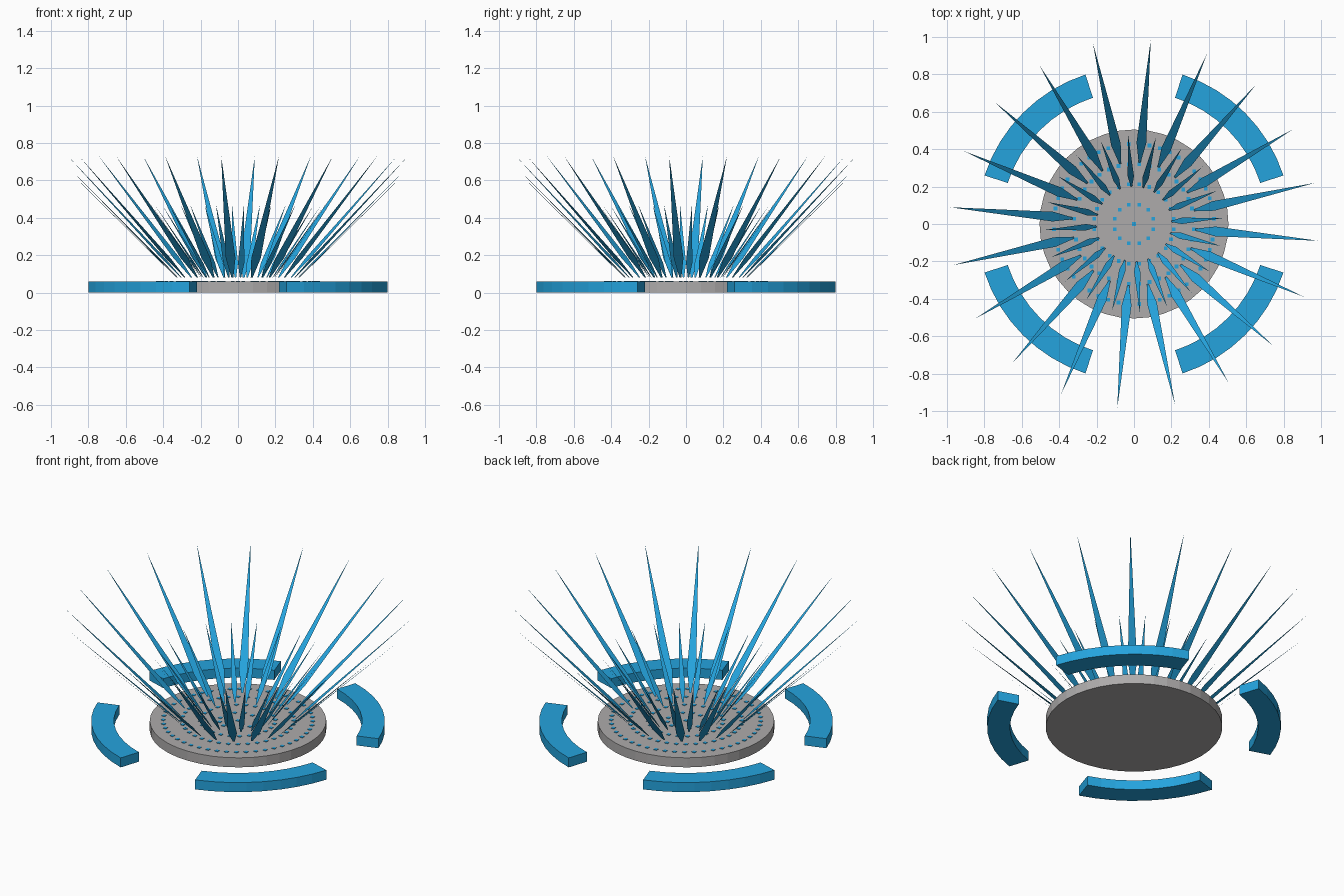
import bpy, bmesh, math
from math import sin, cos, radians, pi
from mathutils import Vector

if "Cube" in bpy.data.objects:
    bpy.data.objects.remove(bpy.data.objects["Cube"])


def material(name, rgb):
    m = bpy.data.materials.new(name)
    m.diffuse_color = (*rgb, 1)
    m.use_nodes = True
    m.node_tree.nodes["Principled BSDF"].inputs["Base Color"].default_value = m.diffuse_color
    return m


BLUE = material("bright blue", (0.018, 0.37, 0.73))
GREY = material("warm grey", (0.42, 0.41, 0.41))
TOP = 0.06


def finish(name, bm, mat):
    me = bpy.data.meshes.new(name)
    bm.to_mesh(me)
    bm.free()
    me.materials.append(mat)
    ob = bpy.data.objects.new(name, me)
    bpy.context.collection.objects.link(ob)
    return ob


def prism(bm, outline, z0, z1):
    """Extrude a flat outline from z0 to z1."""
    face = bm.faces.new([bm.verts.new((x, y, z0)) for x, y in outline])
    ext = bmesh.ops.extrude_face_region(bm, geom=[face])
    moved = [g for g in ext["geom"] if isinstance(g, bmesh.types.BMVert)]
    bmesh.ops.translate(bm, verts=moved, vec=(0, 0, z1 - z0))


def polar(r, deg):
    return (r * cos(radians(deg)), r * sin(radians(deg)))


# round base plate
bm = bmesh.new()
prism(bm, [polar(0.505, i * 360 / 40) for i in range(40)], 0, TOP)
bmesh.ops.recalc_face_normals(bm, faces=bm.faces)
finish("base_disc", bm, GREY)

# four curved blocks around the plate
STEPS = 8
for k in range(4):
    bm = bmesh.new()
    angles = [k * 90 + 18 + 54 * i / STEPS for i in range(STEPS + 1)]
    ring = [polar(0.84, a) for a in angles]
    ring += [polar(0.71, a) for a in reversed(angles)]
    prism(bm, ring, 0, TOP)
    bmesh.ops.recalc_face_normals(bm, faces=bm.faces)
    finish(f"arc_block_{k + 1}", bm, BLUE)


def blade_ring(name, count, start, base, tip, width, wide_at):
    """Ring of flat leaf-shaped blades; base and tip are (radius, height)."""
    bm = bmesh.new()
    for i in range(count):
        a = radians(start + 360 * i / count)
        out = Vector((cos(a), sin(a), 0))
        side = Vector((-sin(a), cos(a), 0)) * width / 2
        foot = out * base[0] + Vector((0, 0, base[1]))
        end = out * tip[0] + Vector((0, 0, tip[1]))
        mid = foot.lerp(end, wide_at)
        pts = [foot - side * 0.2, mid - side, end, mid + side, foot + side * 0.2]
        # order gives an inward and upward facing normal
        bm.faces.new([bm.verts.new(p) for p in pts])
    finish(name, bm, BLUE)


# long outer blades and short inner blades
blade_ring("long_blades", 20, 12.8, (0.33, 0.08), (0.99, 0.73), 0.052, 0.16)
blade_ring("short_blades", 20, 3.8, (0.20, 0.08), (0.48, 0.47), 0.034, 0.2)

# small square studs in rings on the plate
bm = bmesh.new()
spots = [(0, 0)]
for k in range(1, 5):
    n = 12 * k
    spots += [polar(0.107 * k, (i + 0.5) * 360 / n) for i in range(n)]
h = 0.01
for x, y in spots:
    prism(bm, [(x - h, y - h), (x + h, y - h), (x + h, y + h), (x - h, y + h)],
          TOP, TOP + 0.003)
bmesh.ops.recalc_face_normals(bm, faces=bm.faces)
finish("studs", bm, BLUE)
